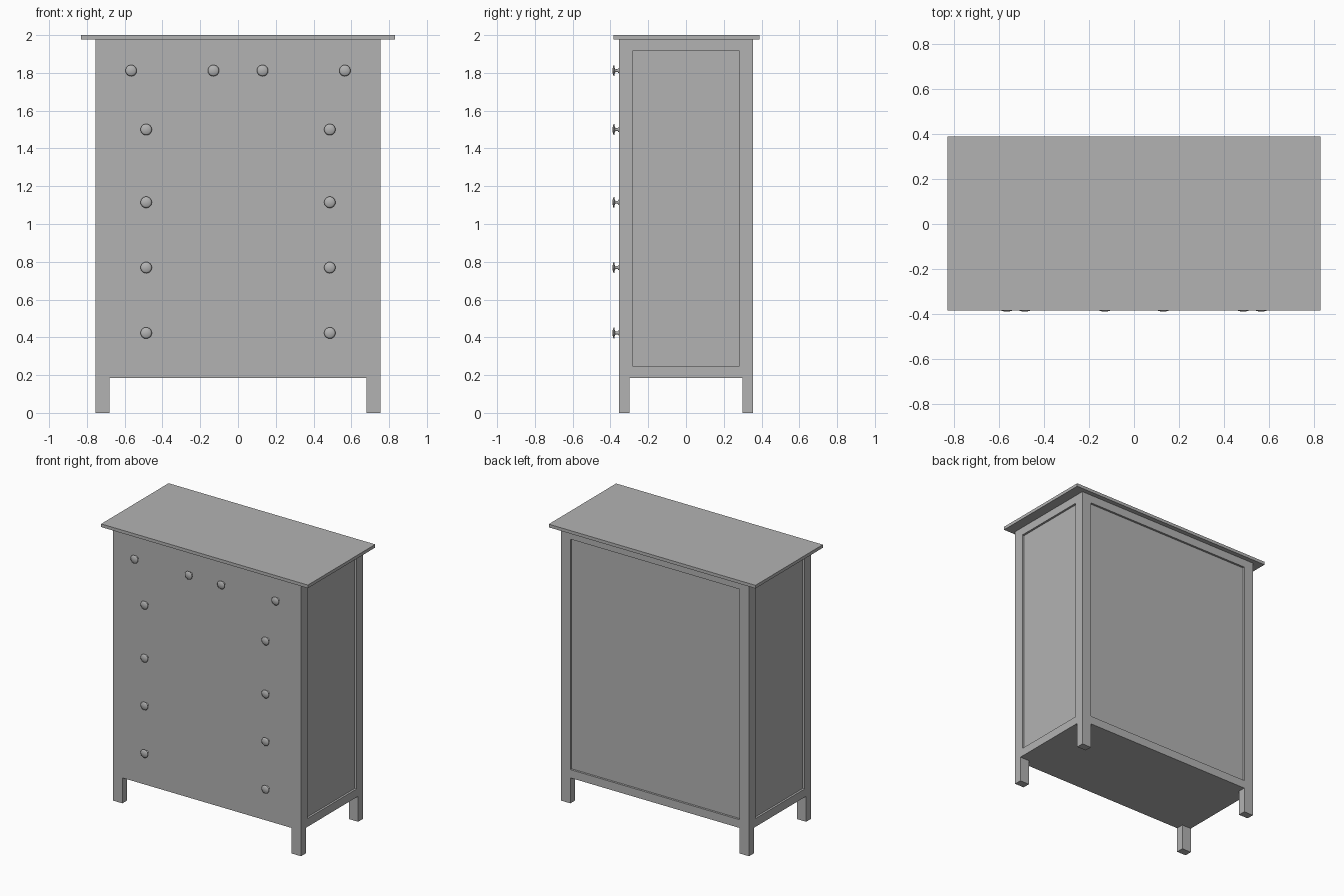
import bpy, bmesh, math
from mathutils import Matrix, Vector

cube = bpy.data.objects.get("Cube")
if cube:
    bpy.data.objects.remove(cube, do_unlink=True)

# One painted finish for the whole piece
paint = bpy.data.materials.new("grey_paint")
paint.use_nodes = True
GREY = (0.45, 0.45, 0.45, 1)
paint.diffuse_color = GREY
paint.node_tree.nodes["Principled BSDF"].inputs["Base Color"].default_value = GREY


def finish(name, bm):
    mesh = bpy.data.meshes.new(name)
    bmesh.ops.recalc_face_normals(bm, faces=bm.faces)
    bm.to_mesh(mesh)
    bm.free()
    mesh.materials.append(paint)
    obj = bpy.data.objects.new(name, mesh)
    bpy.context.collection.objects.link(obj)
    return obj


def box_mesh(lo, hi):
    bm = bmesh.new()
    bmesh.ops.create_cube(bm, size=1)
    lo, hi = Vector(lo), Vector(hi)
    for v in bm.verts:
        v.co = (lo + hi) / 2 + v.co * (hi - lo)
    return bm


W, D = 0.755, 0.355          # half width and half depth of the carcass
BASE, TOP = 0.185, 1.977     # carcass bottom and top
LEG_X, LEG_Y = 0.075, 0.055

# Carcass with recessed side and back panels
bm = box_mesh((-W, -D, BASE), (W, D, TOP))
bm.normal_update()
framed = [f for f in bm.faces if abs(f.normal.x) > 0.9 or f.normal.y > 0.9]
for face in framed:
    normal = face.normal.copy()
    bmesh.ops.inset_individual(bm, faces=[face], thickness=0.07)
    for v in face.verts:
        v.co.z = 1.918 if v.co.z > 1 else 0.245
        if abs(normal.x) > 0.9:
            v.co.y = math.copysign(0.28, v.co.y)
        else:
            v.co.x = math.copysign(0.68, v.co.x)
    # Sink the panel with square walls
    bmesh.ops.inset_individual(bm, faces=[face], thickness=0)
    bmesh.ops.translate(bm, verts=face.verts, vec=-normal * 0.015)
finish("carcass", bm)

# Overhanging top board
finish("top_board", box_mesh((-0.83, -0.384, TOP), (0.83, 0.389, 2)))

# Legs at the four corners
for side, sx in (("right", -1), ("left", 1)):
    for end, sy in (("front", -1), ("back", 1)):
        xs = sorted((sx * W, sx * (W - LEG_X)))
        ys = sorted((sy * D, sy * (D - LEG_Y)))
        finish(f"{end}_{side}_leg",
               box_mesh((xs[0], ys[0], 0), (xs[1], ys[1], BASE)))

# Knob profile: radius and distance out from the drawer front
PROFILE = [(0.014, 0), (0.013, 0.003), (0.008, 0.006), (0.007, 0.018),
           (0.014, 0.022), (0.029, 0.025), (0.03, 0.027),
           (0.022, 0.031), (0.01, 0.034), (0, 0.035)]


def knob(name, x, z):
    bm = bmesh.new()
    verts = [bm.verts.new((r, 0, h)) for r, h in PROFILE]
    edges = [bm.edges.new(pair) for pair in zip(verts, verts[1:])]
    bmesh.ops.spin(bm, geom=verts + edges, cent=(0, 0, 0), axis=(0, 0, 1),
                   angle=math.tau, steps=24, use_merge=True)
    bmesh.ops.remove_doubles(bm, verts=bm.verts, dist=0.0001)
    # Turn outward to the front
    bmesh.ops.transform(bm, matrix=Matrix.Rotation(math.pi / 2, 4, "X"),
                        verts=bm.verts)
    bmesh.ops.translate(bm, verts=bm.verts, vec=(x, -D, z))
    obj = finish(name, bm)
    for p in obj.data.polygons:
        p.use_smooth = True


# Two knobs on each small upper drawer, two on each wide drawer
for i, x in enumerate((-0.566, -0.13, 0.13, 0.566)):
    knob(f"small_drawer_knob_{i + 1}", x, 1.812)
for row, z in enumerate((1.5, 1.115, 0.769, 0.423)):
    for side, sx in (("right", -1), ("left", 1)):
        knob(f"wide_drawer_{row + 1}_{side}_knob", sx * 0.486, z)
